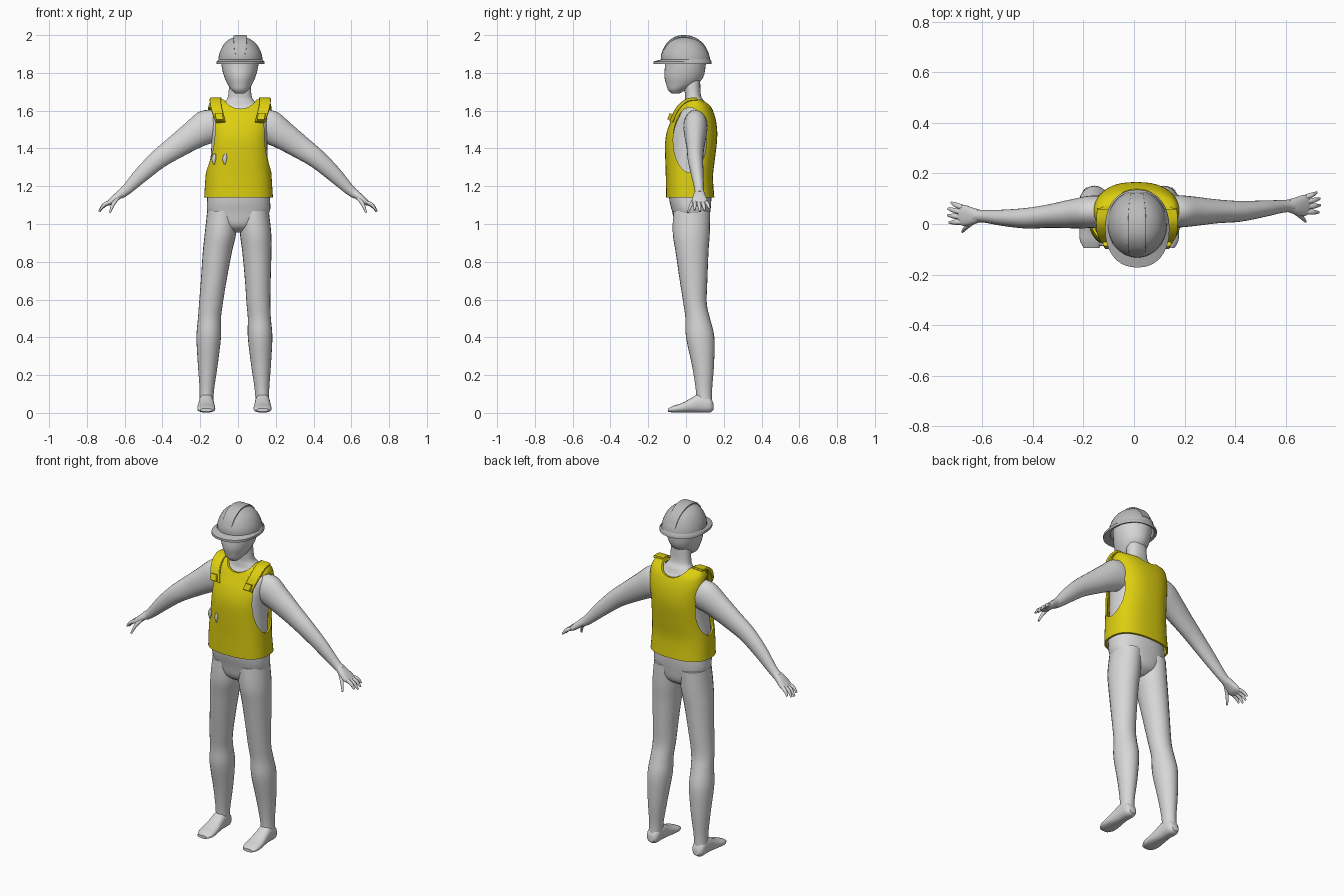
import bpy, bmesh, math
from mathutils import Vector

cube = bpy.data.objects.get("Cube")
if cube:
    bpy.data.objects.remove(cube, do_unlink=True)

X, Y, Z = Vector((1, 0, 0)), Vector((0, 1, 0)), Vector((0, 0, 1))
parts = []


def material(name, rgb):
    m = bpy.data.materials.new(name)
    m.use_nodes = True
    m.diffuse_color = (*rgb, 1)
    m.node_tree.nodes["Principled BSDF"].inputs["Base Color"].default_value = (*rgb, 1)
    return m


GREY = material("pale grey", (0.68, 0.68, 0.68))
HAT = material("helmet grey", (0.5, 0.5, 0.5))
YELLOW = material("safety yellow", (0.72, 0.62, 0.005))


def blend(a, b, c, d, t):
    return 0.5 * (2 * b + (c - a) * t + (2 * a - 5 * b + 4 * c - d) * t * t
                  + (3 * b - a - 3 * c + d) * t ** 3)


def power(value, n):
    return math.copysign(abs(value) ** (2 / n), value)


def loft(name, rings, mat, n=2.0, sides=24, caps=(True, True), steps=4):
    """Skin rings of (centre, half axis, half axis), smoothed along the length."""
    dense = []
    for i in range(len(rings) - 1):
        near = [rings[max(0, min(len(rings) - 1, i + k))] for k in (-1, 0, 1, 2)]
        for s in range(steps):
            dense.append([blend(*(r[j] for r in near), s / steps) for j in range(3)])
    dense.append(rings[-1])
    bm = bmesh.new()
    loops = []
    for c, u, v in dense:
        angles = [2 * math.pi * k / sides for k in range(sides)]
        loops.append([bm.verts.new(c + u * power(math.cos(a), n) + v * power(math.sin(a), n))
                      for a in angles])
    for a, b in zip(loops, loops[1:]):
        for k in range(sides):
            m = (k + 1) % sides
            bm.faces.new((a[k], a[m], b[m], b[k]))
    for want, loop in zip(caps, (loops[0], loops[-1])):
        if want:
            bm.faces.new(loop)
    bmesh.ops.recalc_face_normals(bm, faces=bm.faces)
    mesh = bpy.data.meshes.new(name)
    bm.to_mesh(mesh)
    bm.free()
    mesh.materials.append(mat)
    ob = bpy.data.objects.new(name, mesh)
    bpy.context.collection.objects.link(ob)
    parts.append(ob)
    return ob


def level(z, cx, cy, rx, ry):
    return Vector((cx, cy, z)), X * rx, Y * ry


def tube(name, pts, mat, side=Y, **kw):
    """Loft along a path of (x, y, z, half width along side, half height)."""
    pos = [Vector(p[:3]) for p in pts]
    rings = []
    for i, p in enumerate(pts):
        t = pos[min(i + 1, len(pos) - 1)] - pos[max(i - 1, 0)]
        rings.append((pos[i], side * p[3], t.cross(side).normalized() * p[4]))
    return loft(name, rings, mat, **kw)


def apply(ob, kind, **settings):
    mod = ob.modifiers.new(kind.title(), kind)
    for key, value in settings.items():
        setattr(mod, key, value)
    bpy.context.view_layer.objects.active = ob
    bpy.ops.object.modifier_apply(modifier=mod.name)


# Vest shell and the torso beneath it
shell = [(1.14, .003, .022, .182, .128), (1.25, .003, .018, .175, .125),
         (1.35, .006, .022, .167, .132), (1.45, .008, .028, .164, .137),
         (1.52, .01, .036, .168, .127), (1.58, .01, .045, .17, .105),
         (1.63, .01, .048, .165, .078), (1.66, .01, .048, .15, .034)]
vest = loft("vest", [level(*r) for r in shell], YELLOW, n=2.5, sides=48, caps=(False, True))
apply(vest, "SOLIDIFY", thickness=.01, offset=-1)


def cut(ob, centre, u, v, sweep):
    cutter = loft("cutter", [(centre, u, v), (centre + sweep, u, v)], ob.data.materials[0],
                  sides=40, steps=1)
    cutter.hide_render = True
    apply(ob, "BOOLEAN", operation="DIFFERENCE", solver="EXACT", object=cutter)
    parts.remove(cutter)
    bpy.data.objects.remove(cutter, do_unlink=True)


cut(vest, Vector((.012, -.4, 1.71)), X * .1, Z * .1, Y * .8)
for s in (-1, 1):
    cut(vest, Vector((.01 + s * .115, .02, 1.445)), Y * .088, Z * .172, X * s * .3)

inner = [(z, cx, cy, rx - .016, ry - .016) for z, cx, cy, rx, ry in shell[:-2]]
torso = ([(.955, 0, .03, .03, .04), (.99, 0, .03, .11, .085), (1.06, .003, .028, .163, .1)]
         + inner + [(1.62, .01, .048, .11, .062), (1.65, .01, .045, .078, .052),
                    (1.68, .01, .037, .062, .042), (1.76, .01, .03, .056, .045)])
loft("torso_and_neck", [level(*r) for r in torso], GREY, n=2.3, sides=36)

# Straps with buckles on the front of the shoulders
for s, side in ((1, "left"), (-1, "right")):
    at = lambda x: .012 + s * x
    tube(side + "_strap", [(at(.128), .06, 1.662, .03, .008), (at(.132), .005, 1.655, .03, .009),
                           (at(.126), -.045, 1.61, .029, .01), (at(.105), -.078, 1.54, .027, .01)],
         YELLOW, side=X, n=6)
    tube(side + "_buckle", [(at(.115), -.075, 1.583, .02, .012), (at(.108), -.088, 1.55, .02, .012)],
         YELLOW, side=X, n=6, steps=1)

# Small worn patches on the vest
for x, y in ((-.128, -.08), (-.07, -.102)):
    tube("worn_patch", [(x, y, 1.315, .003, .004), (x, y, 1.345, .012, .008),
                        (x + .004, y, 1.372, .006, .006)], GREY, side=X, sides=12)

# Head
face = [(1.69, .022, -.075, -.035), (1.71, .045, -.095, .0), (1.74, .065, -.105, .06),
        (1.78, .083, -.114, .092), (1.83, .096, -.112, .103), (1.88, .1, -.108, .105),
        (1.92, .08, -.08, .08)]
loft("head", [level(z, .01, (f + b) / 2, w, (b - f) / 2) for z, w, f, b in face], GREY, sides=32)

# Helmet: shell, brim and central ridge
dome = [(1.853, .013, 0, .118, .131), (1.9, .013, -.005, .112, .126),
        (1.95, .012, -.006, .088, .099), (1.98, .01, -.008, .052, .062),
        (1.993, .01, -.008, .008, .01)]
helmet = loft("helmet_shell", [level(*r) for r in dome], HAT, sides=40, caps=(False, True))
apply(helmet, "SOLIDIFY", thickness=.006, offset=-1)
brim = [(1.851, .013, 0, .112, .125), (1.847, .013, -.018, .127, .154),
        (1.86, .013, -.018, .127, .154), (1.872, .013, 0, .115, .128)]
loft("helmet_brim", [level(*r) for r in brim], HAT, n=2.25, sides=40, caps=(False, False), steps=1)
tube("helmet_ridge", [(.012, -.125, 1.9, .03, .004), (.012, -.1, 1.95, .034, .007),
                      (.012, -.055, 1.985, .036, .007), (.012, -.005, 1.993, .036, .007),
                      (.012, .045, 1.981, .034, .007), (.012, .09, 1.948, .03, .006),
                      (.012, .119, 1.9, .026, .003)], HAT, side=X, n=4)

# Arms and hands
arm = [(.1, .05, 1.52, .06, .085), (.17, .05, 1.512, .064, .09), (.24, .05, 1.468, .058, .075),
       (.33, .05, 1.407, .047, .062), (.42, .05, 1.343, .041, .051), (.51, .06, 1.262, .033, .041),
       (.59, .07, 1.182, .025, .028), (.625, .072, 1.155, .026, .024)]
palm = [(.61, .072, 1.168, .024, .021), (.64, .071, 1.145, .034, .02), (.67, .073, 1.12, .042, .017),
        (.69, .075, 1.107, .036, .011)]
fingers = {"little_finger": ((.678, .106, 1.115), (.722, .124, 1.08)),
           "ring_finger": ((.683, .088, 1.113), (.734, .1, 1.07)),
           "middle_finger": ((.683, .068, 1.113), (.735, .074, 1.065)),
           "index_finger": ((.68, .048, 1.115), (.73, .046, 1.075)),
           "thumb": ((.635, .05, 1.14), (.678, .01, 1.06))}
for s, side in ((1, "left"), (-1, "right")):
    def place(p, s=s):
        drop = 0 if s > 0 else .04 * min(1, max(0, (p[0] - .15) / .4))
        return (s * p[0], p[1] - drop, p[2], *p[3:])
    tube(side + "_arm", [place(p) for p in arm], GREY)
    tube(side + "_palm", [place(p) for p in palm], GREY, n=2.4)
    for name, (a, b) in fingers.items():
        mid = tuple((p + q) / 2 + d for p, q, d in zip(a, b, (.004, 0, .006)))
        tube(side + "_" + name, [place((*a, .011, .011)), place((*mid, .01, .01)),
                                 place((*b, .005, .005))], GREY, sides=12)

# Legs and feet
leg = [(1.07, .083, .03, .08, .098), (.95, .093, .028, .083, .098), (.85, .1, .032, .077, .087),
       (.7, .105, .04, .068, .073), (.58, .108, .048, .063, .062), (.5, .113, .062, .061, .065),
       (.4, .117, .075, .065, .075), (.25, .122, .09, .052, .058), (.12, .127, .095, .038, .043),
       (.04, .13, .097, .037, .043)]
foot = [(.145, .02, .015, .05), (.125, .036, .002, .085), (.07, .039, .002, .1),
        (.03, .042, .002, .08), (-.02, .047, .002, .053), (-.065, .046, .002, .038),
        (-.095, .03, .006, .024)]
for s, side in ((1, "left"), (-1, "right")):
    def stance(z, x, s=s):
        return x if s > 0 else -x - .038 * min(1, max(0, (.95 - z) / .4))
    loft(side + "_leg", [level(z, stance(z, x), y, rx, ry) for z, x, y, rx, ry in leg], GREY)
    loft(side + "_foot", [(Vector((stance(0, .13), y, (lo + hi) / 2)), X * w, Z * (hi - lo) / 2)
                          for y, w, lo, hi in foot], GREY, n=2.4)

# Smooth shading with crisp edges
bpy.ops.object.select_all(action="DESELECT")
for ob in parts:
    ob.select_set(True)
bpy.context.view_layer.objects.active = vest
bpy.ops.object.shade_smooth_by_angle(angle=math.radians(40))
